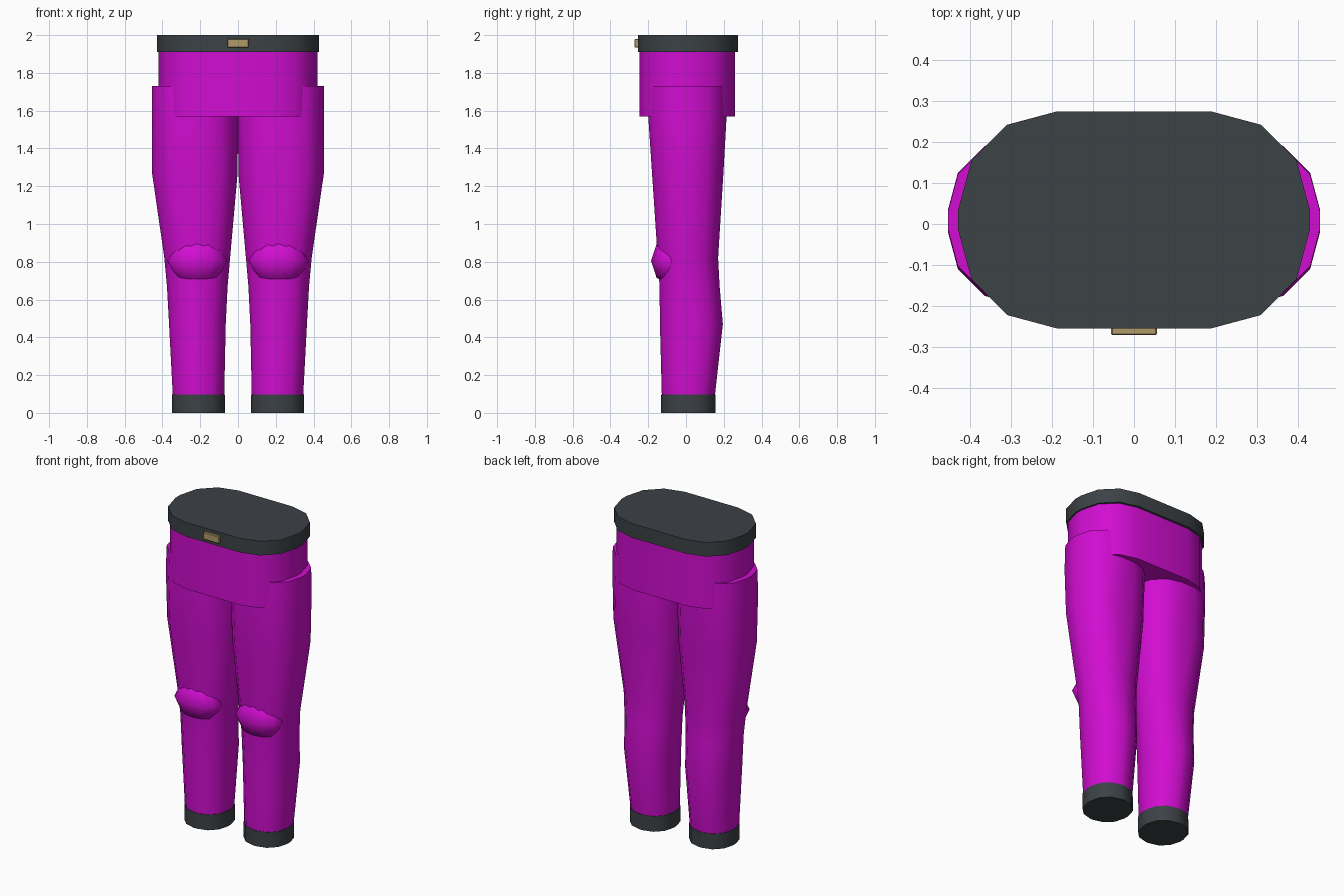
import bpy
import bmesh
import math

cube = bpy.data.objects.get("Cube")
if cube:
    bpy.data.objects.remove(cube, do_unlink=True)


def material(name, colour):
    mat = bpy.data.materials.new(name)
    mat.use_nodes = True
    mat.diffuse_color = (*colour, 1)
    bsdf = next(n for n in mat.node_tree.nodes if n.type == "BSDF_PRINCIPLED")
    bsdf.inputs["Base Color"].default_value = (*colour, 1)
    bsdf.inputs["Roughness"].default_value = 0.8
    return mat


MAGENTA = material("magenta cloth", (0.64, 0.004, 0.64))
CHARCOAL = material("charcoal trim", (0.045, 0.054, 0.061))
BRASS = material("brass", (0.43, 0.32, 0.14))


def finish(bm, name, mat, angle):
    """Turn a bmesh into a shaded object."""
    bmesh.ops.recalc_face_normals(bm, faces=bm.faces)
    mesh = bpy.data.meshes.new(name)
    bm.to_mesh(mesh)
    bm.free()
    mesh.materials.append(mat)
    obj = bpy.data.objects.new(name, mesh)
    bpy.context.collection.objects.link(obj)
    bpy.ops.object.select_all(action="DESELECT")
    obj.select_set(True)
    bpy.context.view_layer.objects.active = obj
    if angle:
        bpy.ops.object.shade_smooth_by_angle(angle=math.radians(angle))
    return obj


def rounded_ring(bm, z, x0, x1, y0, y1, radius):
    """Rounded rectangle with three segments in each corner."""
    ring = []
    for quarter in range(4):
        for step in range(4):
            a = math.radians(quarter * 90 + step * 30)
            sx = 1 if quarter in (0, 3) else -1
            sy = 1 if quarter < 2 else -1
            x = (x0 + x1) / 2 + sx * ((x1 - x0) / 2 - radius) + radius * math.cos(a)
            y = (y0 + y1) / 2 + sy * ((y1 - y0) / 2 - radius) + radius * math.sin(a)
            ring.append(bm.verts.new((x, y, z)))
    return ring


def loft(name, sections, mat):
    """Skin a stack of rounded rectangles and cap both ends."""
    bm = bmesh.new()
    rings = [rounded_ring(bm, *s) for s in sections]
    for low, high in zip(rings, rings[1:]):
        for i in range(len(low)):
            j = (i + 1) % len(low)
            bm.faces.new((low[i], low[j], high[j], high[i]))
    bm.faces.new(rings[0])
    bm.faces.new(rings[-1])
    return finish(bm, name, mat, 40)


# Hips and waistband
loft("hips", [(z, -0.42, 0.42, -0.245, 0.26, 0.23) for z in (1.57, 1.92)], MAGENTA)
loft("waistband", [(z, -0.43, 0.43, -0.255, 0.275, 0.24) for z in (1.91, 2.0)], CHARCOAL)

# Buckle
bm = bmesh.new()
bmesh.ops.create_cube(bm, size=1)
bmesh.ops.scale(bm, vec=(0.112, 0.03, 0.045), verts=bm.verts)
bmesh.ops.translate(bm, vec=(0, -0.257, 1.957), verts=bm.verts)
bmesh.ops.bevel(bm, geom=bm.edges[:], offset=0.003, segments=1, affect="EDGES")
finish(bm, "buckle", BRASS, 0)

# Leg sections: height, inner x, outer x, front y, back y, corner radius
LEG = [
    (0.09, 0.073, 0.345, -0.128, 0.153, 0.125),
    (0.47, 0.065, 0.365, -0.138, 0.195, 0.135),
    (0.67, 0.055, 0.376, -0.14, 0.178, 0.14),
    (0.82, 0.042, 0.39, -0.15, 0.17, 0.145),
    (1.27, 0.002, 0.455, -0.18, 0.198, 0.17),
    (1.57, 0.0, 0.455, -0.2, 0.215, 0.18),
    (1.73, 0.0, 0.455, -0.193, 0.211, 0.18),
]

for side, sign in (("left", 1), ("right", -1)):
    def mirrored(s):
        xs = sorted((sign * s[1], sign * s[2]))
        return (s[0], *xs, *s[3:])

    loft(side + "_leg", [mirrored(s) for s in LEG], MAGENTA)
    loft(side + "_ankle_cuff",
         [mirrored((z, 0.069, 0.349, -0.132, 0.157, 0.13)) for z in (0, 0.098)], CHARCOAL)

    # Knee pad, a squashed low sphere sunk into the leg
    bm = bmesh.new()
    bmesh.ops.create_uvsphere(bm, u_segments=12, v_segments=4, radius=1)
    bmesh.ops.scale(bm, vec=(0.16, 0.1, 0.127), verts=bm.verts)
    bmesh.ops.translate(bm, vec=(sign * 0.215, -0.085, 0.805), verts=bm.verts)
    finish(bm, side + "_knee_pad", MAGENTA, 180)
